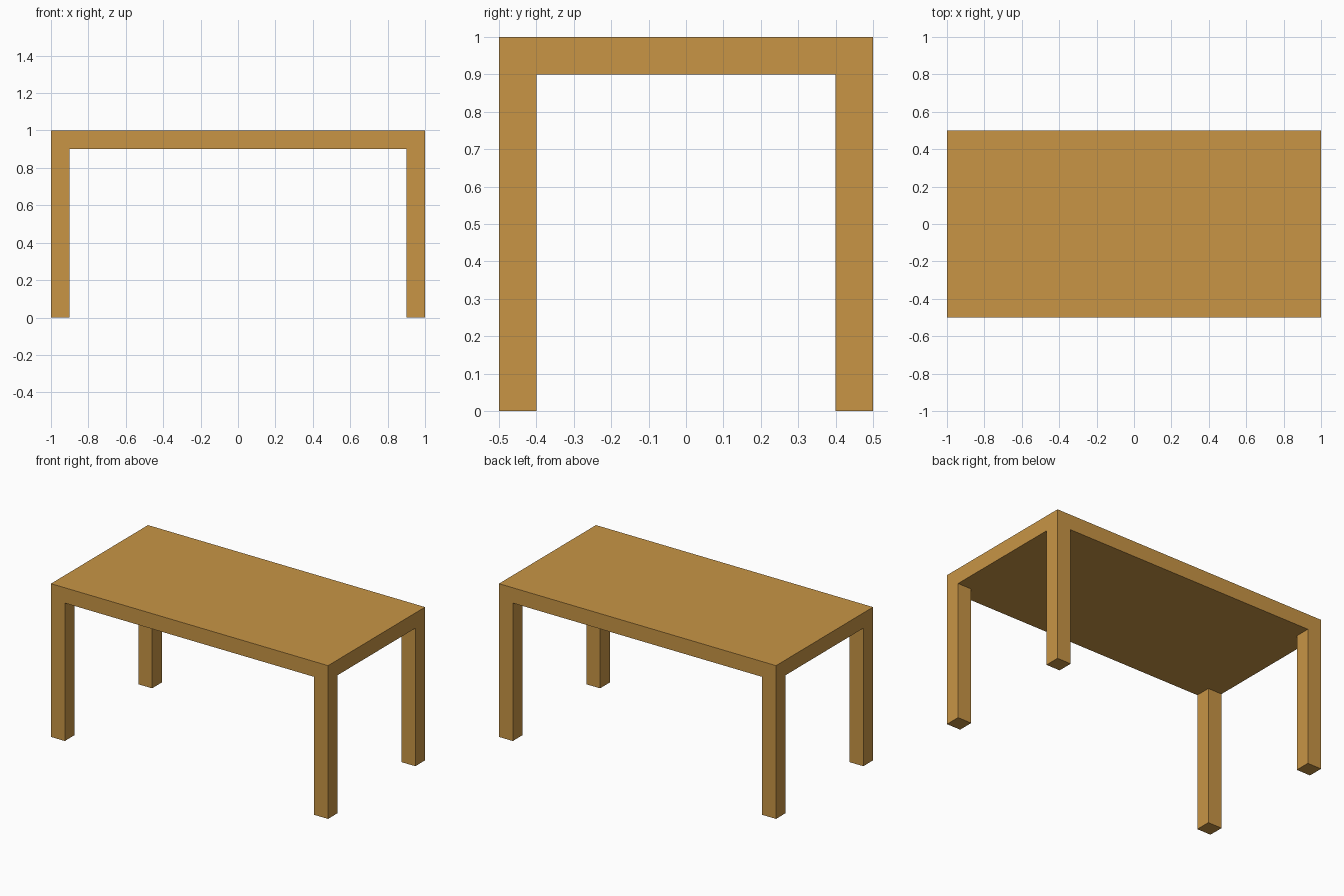
import bpy
import bmesh
from mathutils import Matrix, Vector

default = bpy.data.objects.get("Cube")
if default:
    bpy.data.objects.remove(default, do_unlink=True)

LENGTH, DEPTH, HEIGHT = 2.0, 1.0, 1.0
THICK = 0.1  # tabletop thickness and leg width

# Wood colour
wood = bpy.data.materials.new("warm_wood")
wood.use_nodes = True
color = (0.58, 0.30, 0.06, 1.0)
wood.diffuse_color = color
wood.node_tree.nodes["Principled BSDF"].inputs["Base Color"].default_value = color

# Tabletop slab
bm = bmesh.new()
size = Matrix.Diagonal((LENGTH, DEPTH, THICK, 1))
bmesh.ops.create_cube(bm, size=1, matrix=Matrix.Translation((0, 0, HEIGHT - THICK / 2)) @ size)

# Cut the slab along the inner sides of the legs
inner_x, inner_y = LENGTH / 2 - THICK, DEPTH / 2 - THICK
for side in (-1, 1):
    for cut, normal in ((Vector((inner_x, 0, 0)), (1, 0, 0)),
                        (Vector((0, inner_y, 0)), (0, 1, 0))):
        geom = bm.verts[:] + bm.edges[:] + bm.faces[:]
        bmesh.ops.bisect_plane(bm, geom=geom, plane_co=cut * side, plane_no=normal)

# Legs, drawn down from the four underside corners
bm.normal_update()
corners = []
for face in bm.faces:
    center = face.calc_center_median()
    if face.normal.z < -0.5 and abs(center.x) > inner_x and abs(center.y) > inner_y:
        corners.append(face)
feet = bmesh.ops.extrude_discrete_faces(bm, faces=corners)["faces"]
for foot in feet:
    for vert in foot.verts:
        vert.co.z = 0

# Merge coplanar faces into clean flat panels
bmesh.ops.dissolve_limit(bm, angle_limit=0.01, verts=bm.verts[:], edges=bm.edges[:])
bmesh.ops.recalc_face_normals(bm, faces=bm.faces[:])

mesh = bpy.data.meshes.new("table")
bm.to_mesh(mesh)
bm.free()
mesh.materials.append(wood)
table = bpy.data.objects.new("table", mesh)
bpy.context.collection.objects.link(table)
